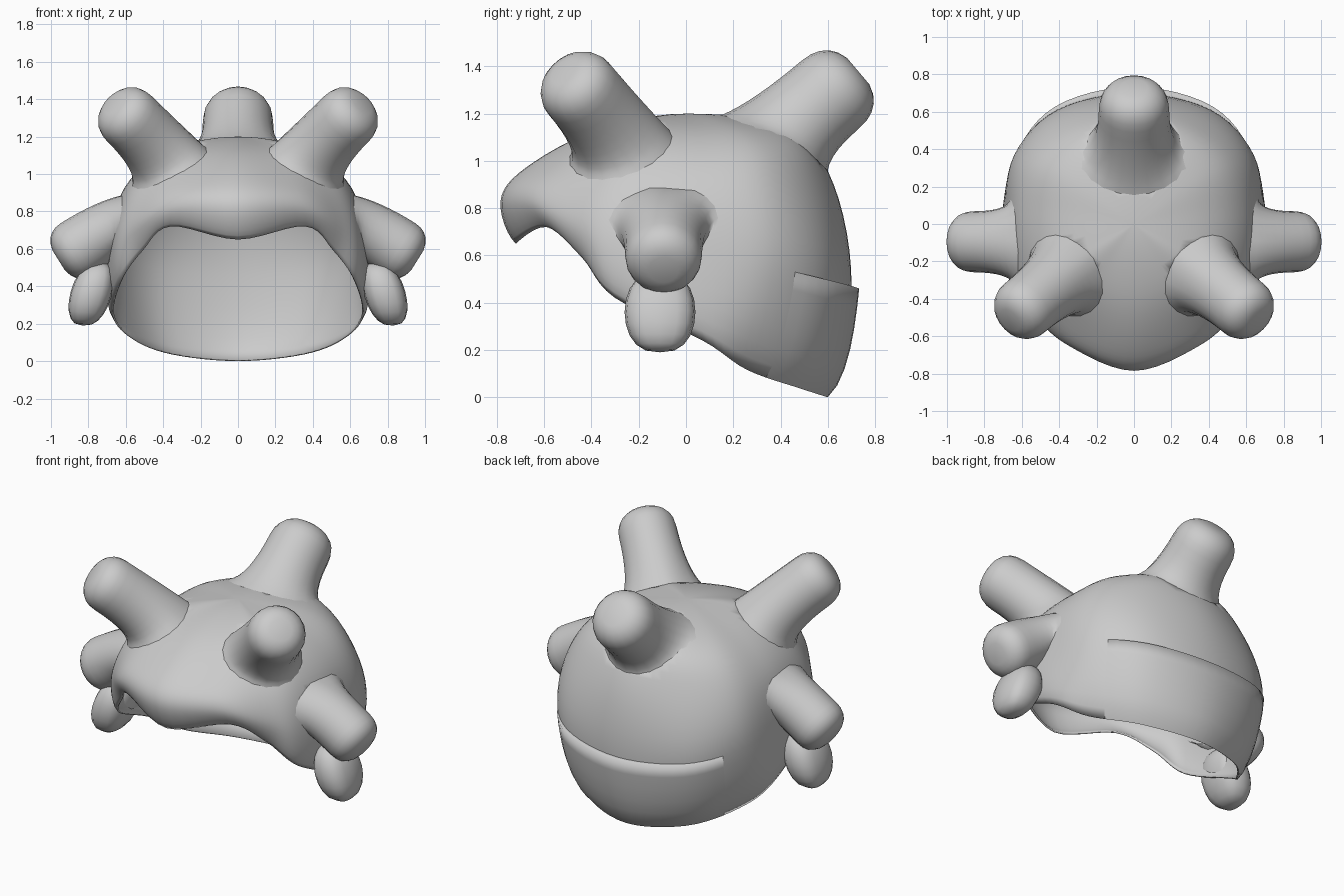
import bpy, bmesh
from math import sin, cos, pi
from mathutils import Vector
from mathutils.bvhtree import BVHTree

default_cube = bpy.data.objects.get("Cube")
if default_cube:
    bpy.data.objects.remove(default_cube, do_unlink=True)

# One plain grey for everything
grey = bpy.data.materials.new("plain grey")
colour = (0.6, 0.6, 0.6, 1)
grey.use_nodes = True
grey.diffuse_color = colour
grey.node_tree.nodes["Principled BSDF"].inputs["Base Color"].default_value = colour


def add_object(name, bm):
    mesh = bpy.data.meshes.new(name)
    bm.to_mesh(mesh)
    bm.free()
    mesh.materials.append(grey)
    mesh.shade_smooth()
    obj = bpy.data.objects.new(name, mesh)
    bpy.context.collection.objects.link(obj)
    return obj


def spline(a, b, c, d, t):
    """Smooth curve from b to c, guided by a and d."""
    return 0.5 * (2 * b + (c - a) * t + (2 * a - 5 * b + 4 * c - d) * t ** 2
                  + (3 * b - a - 3 * c + d) * t ** 3)


def loft(bm, rows, closed=True):
    """Bridge equal rows of points with quads."""
    rings = [[bm.verts.new(p) for p in row] for row in rows]
    count = len(rings[0])
    for upper, lower in zip(rings, rings[1:]):
        for i in range(count if closed else count - 1):
            j = (i + 1) % count
            bm.faces.new((upper[i], lower[i], lower[j], upper[j]))
    return rings


# Cap: meridians from crown to rim, going front to back on one side
crown = Vector((0, 0, 1.2))
half = [
    [(0, -.38, 1.13), (0, -.68, .97), (0, -.785, .83), (0, -.72, .65)],
    [(.18, -.33, 1.13), (.29, -.59, .95), (.35, -.65, .83), (.36, -.59, .72)],
    [(.3, -.25, 1.14), (.47, -.42, .94), (.55, -.47, .74), (.51, -.44, .59)],
    [(.36, -.15, 1.13), (.57, -.24, .94), (.66, -.3, .66), (.63, -.3, .42)],
    [(.38, .05, 1.12), (.61, .05, .92), (.69, .05, .6), (.67, .07, .24)],
    [(.36, .25, 1.12), (.56, .34, .91), (.64, .37, .55), (.56, .26, .115)],
    [(.2, .4, 1.13), (.34, .54, .9), (.41, .61, .49), (.35, .49, .035)],
    [(0, .43, 1.14), (0, .625, .9), (0, .7, .46), (0, .6, 0)],
]
half = [[Vector(p) for p in line] for line in half]
mirror = [[Vector((-p.x, p.y, p.z)) for p in line] for line in half[-2:0:-1]]
lines = half + mirror
STEPS = 6


def cap_meridian(line):
    opposite = Vector((-line[0].x, -line[0].y, line[0].z))
    rim = line[-1]
    # The rim curls inwards
    inward = -Vector((rim.x, rim.y, 0)).normalized()
    curl = rim + inward * 0.8 * (rim - line[-2]).length
    pts = [opposite, crown] + line + [curl]
    out = [spline(*pts[k:k + 4], s / STEPS)
           for k in range(len(pts) - 3) for s in range(STEPS)]
    return out + [rim]


n = len(lines)
around = []
for k in range(n):
    group = [lines[(k + o) % n] for o in (-1, 0, 1, 2)]
    for s in range(STEPS):
        around.append(cap_meridian([spline(*corner, s / STEPS) for corner in zip(*group)]))
rows = list(zip(*around))

shell = bmesh.new()
loft(shell, rows)
bmesh.ops.remove_doubles(shell, verts=shell.verts, dist=0.001)
shell.normal_update()
if max(shell.faces, key=lambda f: f.calc_center_median().z).normal.z < 0:
    bmesh.ops.reverse_faces(shell, faces=shell.faces)
surface = BVHTree.FromBMesh(shell)

# Raised band across the lower back, fading out to the sides and the rim
middle = 7 * STEPS
reach = 2 * STEPS - 2
band_rows = []
for r in range(3 * STEPS, 4 * STEPS + 1):
    fade_down = 1 - (r - 3 * STEPS) / STEPS
    row = []
    for a in range(middle - reach, middle + reach + 1):
        p = rows[r][a]
        side = 1 - (abs(a - middle) / reach) ** 2
        lift = 0.033 * side * fade_down
        row.append(p + Vector((p.x, p.y, 0)).normalized() * lift)
    band_rows.append(row)
bm = bmesh.new()
# A folded top edge closes the step down to the cap
top_edge = rows[3 * STEPS][middle - reach:middle + reach + 1]
loft(bm, [top_edge] + band_rows, closed=False)
add_object("back_band", bm)

SIDES = 20


def ring(centre, axis, radius):
    u = axis.cross(Vector((0, 1, 0.01))).normalized()
    v = axis.cross(u).normalized()
    return [centre + (u * cos(t) + v * sin(t)) * radius
            for t in (2 * pi * i / SIDES for i in range(SIDES))]


def knob(name, root, end, radius, flare, dome):
    """Hollow round-tipped horn whose flared foot melts into the cap."""
    root, end = Vector(root), Vector(end)
    axis = (end - root).normalized()
    foot = [surface.find_nearest(p)[0] for p in ring(root, axis, radius * flare)]
    waist = ring(root.lerp(end, 0.22), axis, radius)
    neck = ring(end, axis, radius)
    sections = []
    for s in range(9):
        t = s / 8
        sections.append([a * (1 - t) ** 2 + b * 2 * t * (1 - t) + c * t * t
                         for a, b, c in zip(foot, waist, neck)])
    for s in range(1, 6):
        t = s / 6 * pi / 2
        sections.append(ring(end + axis * dome * sin(t) ** 0.9, axis, radius * cos(t) ** 0.7))
    bm = bmesh.new()
    rings = loft(bm, sections)
    bm.faces.new(rings[-1])
    bmesh.ops.recalc_face_normals(bm, faces=bm.faces)
    add_object(name, bm)
    # Open the cap beneath the foot
    centre = surface.find_nearest(sum(foot, Vector()) / SIDES)[0]
    limit = 0.97 * min((p - centre).length for p in foot)
    covered = [f for f in shell.faces
               if all((v.co - centre).length < limit for v in f.verts)]
    bmesh.ops.delete(shell, geom=covered, context="FACES")


def squared(value):
    """Push a ball coordinate outwards to make it boxier."""
    return abs(value) ** 0.75 * (1 if value > 0 else -1)


def lobe(name, x):
    """Plump drop hanging under a side knob."""
    bm = bmesh.new()
    bmesh.ops.create_uvsphere(bm, u_segments=16, v_segments=10, radius=1)
    for v in bm.verts:
        p = v.co.copy()
        v.co = Vector((x * (0.785 + 0.11 * squared(p.x) - 0.045 * p.z),
                       -0.11 + 0.15 * squared(p.y),
                       0.36 + 0.17 * p.z + 0.01 * p.x))
    bmesh.ops.recalc_face_normals(bm, faces=bm.faces)
    add_object(name, bm)


knob("back_horn", (0, .35, 1.06), (0, .61, 1.28), .188, 1.55, .16)
for side, x in (("left", 1), ("right", -1)):
    knob(side + "_front_horn", (x * .37, -.27, 1.09), (x * .58, -.445, 1.295), .17, 1.45, .14)
    knob(side + "_side_knob", (x * .62, -.095, .75), (x * .86, -.095, .6), .163, 1.4, .12)
    lobe(side + "_lower_lobe", x)

cap = add_object("cap", shell)
skin = cap.modifiers.new("thickness", "SOLIDIFY")
skin.thickness = 0.01
skin.offset = -1
